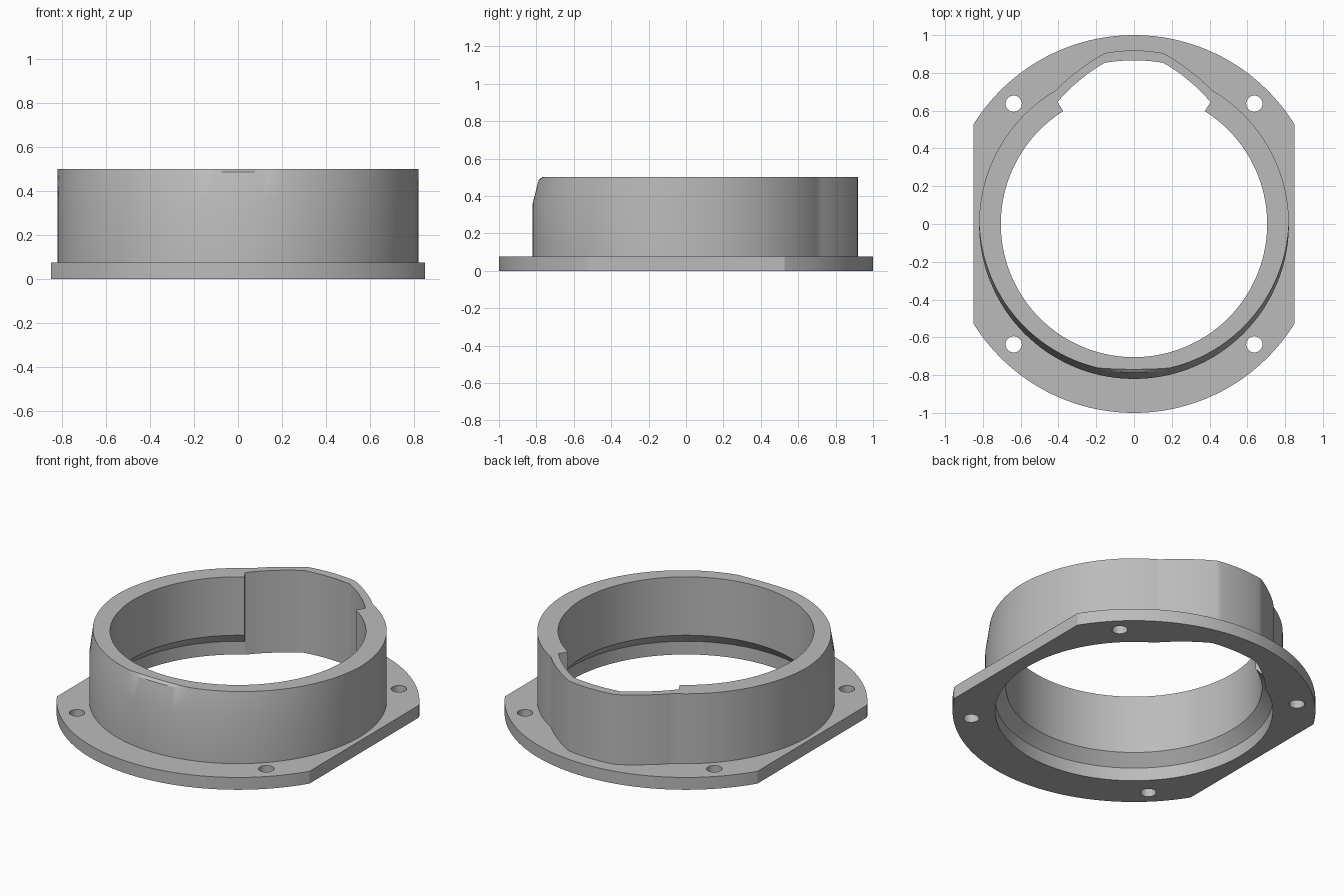
import bpy, bmesh, math
from math import radians, sin, cos, degrees

cube = bpy.data.objects.get("Cube")
if cube:
    bpy.data.objects.remove(cube, do_unlink=True)

# Main dimensions
FLANGE_R, FLANGE_HALF, FLANGE_Z = 1.0, 0.85, 0.075
COLLAR_R, TOP_Z = 0.82, 0.5
BORE_R, RECESS_R = 0.705, 0.765
NOTCH = 32.1  # half angle of the notch at the back, in degrees

# Bulge outlines: angle away from the back, radius
INNER = [(0, 0.866), (10.3, 0.867), (21, 0.812), (NOTCH, 0.762)]
OUTER = [(0, 0.919), (9.7, 0.918), (19.5, 0.866), (30, COLLAR_R)]


def lerp_profile(points, a):
    for (a0, r0), (a1, r1) in zip(points, points[1:]):
        if a <= a1:
            return r0 + (r1 - r0) * (a - a0) / (a1 - a0)
    return points[-1][1]


def section(angle, in_notch):
    """Closed radius/height outline of the wall at one angle from the back."""
    a = abs(angle)
    c, s = sin(radians(a)), cos(radians(a))
    flange = min(FLANGE_R, FLANGE_HALF / max(c, 0.001))
    outer = lerp_profile(OUTER, a)
    taper = 0.033 * max(0, -s)
    lens = 0.015 * max(0, 1 - (COLLAR_R * c / 0.2) ** 2) if s < 0 else 0
    if in_notch:
        low = mid = lerp_profile(INNER, a)
    else:
        low, mid = RECESS_R, BORE_R
    return [(low, 0), (low, 0.08), (mid, 0.145), (mid, TOP_Z),
            (outer - taper * 1.08 - lens, TOP_Z), (outer - taper, 0.487),
            (outer, 0.36), (outer, FLANGE_Z), (flange, FLANGE_Z), (flange, 0)]


# Sample angles, with exact stops at corners and a doubled stop at each notch wall
corner = 90 - degrees(math.acos(FLANGE_HALF))
stops = {float(a) for a in range(-178, 181, 2)}
for a in (corner, 180 - corner, 9.7, 10.3, 19.5, 21):
    stops |= {a, -a}
samples = [(a, abs(a) < NOTCH) for a in stops]
for sign in (-1, 1):
    samples += [(sign * NOTCH, True), (sign * (NOTCH + 0.001), False)]
samples.sort()

# Flanged collar, lofted around the vertical axis
bm = bmesh.new()
rings = []
for a, in_notch in samples:
    t = radians(a)
    rings.append([bm.verts.new((r * sin(t), r * cos(t), z))
                  for r, z in section(a, in_notch)])
for r0, r1 in zip(rings, rings[1:] + rings[:1]):
    for i in range(len(r0)):
        j = (i + 1) % len(r0)
        bm.faces.new((r0[i], r0[j], r1[j], r1[i]))
bmesh.ops.remove_doubles(bm, verts=bm.verts, dist=0.0002)
bmesh.ops.recalc_face_normals(bm, faces=bm.faces)
mesh = bpy.data.meshes.new("flanged_collar")
bm.to_mesh(mesh)
bm.free()
collar = bpy.data.objects.new("flanged_collar", mesh)
bpy.context.collection.objects.link(collar)

# Plain grey material
grey = bpy.data.materials.new("plain_grey")
grey.use_nodes = True
grey.diffuse_color = (0.5, 0.5, 0.5, 1)
grey.node_tree.nodes["Principled BSDF"].inputs["Base Color"].default_value = (0.5, 0.5, 0.5, 1)
mesh.materials.append(grey)

# Four screw holes through the flange
bm = bmesh.new()
for x in (-0.637, 0.637):
    for y in (-0.637, 0.637):
        made = bmesh.ops.create_cone(bm, cap_ends=True, segments=32,
                                     radius1=0.043, radius2=0.043, depth=0.3)
        bmesh.ops.translate(bm, verts=made["verts"], vec=(x, y, 0.04))
cut_mesh = bpy.data.meshes.new("screw_hole_cutter")
bm.to_mesh(cut_mesh)
bm.free()
cut_mesh.materials.append(grey)
cutter = bpy.data.objects.new("screw_hole_cutter", cut_mesh)
cutter.hide_render = True
bpy.context.collection.objects.link(cutter)

bpy.ops.object.select_all(action='DESELECT')
bpy.context.view_layer.objects.active = collar
collar.select_set(True)
holes = collar.modifiers.new("screw_holes", 'BOOLEAN')
holes.operation = 'DIFFERENCE'
holes.solver = 'EXACT'
holes.object = cutter
bpy.ops.object.modifier_apply(modifier=holes.name)
bpy.data.objects.remove(cutter, do_unlink=True)
bpy.ops.object.shade_smooth_by_angle(angle=radians(25))
